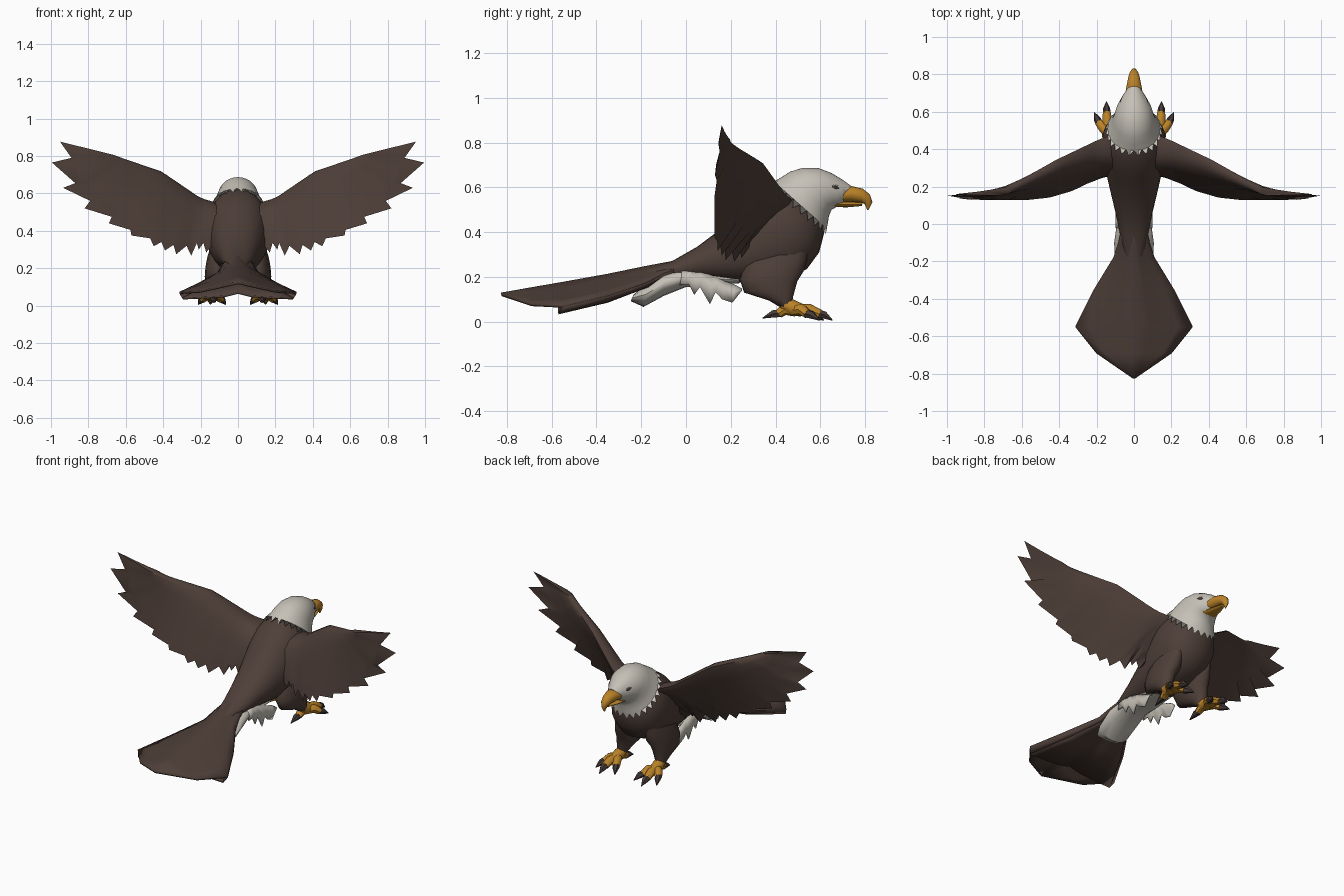
import bpy, bmesh, math
from mathutils import Vector

if "Cube" in bpy.data.objects:
    bpy.data.objects.remove(bpy.data.objects["Cube"])


def material(name, rgb):
    m = bpy.data.materials.new(name)
    m.diffuse_color = (*rgb, 1)
    m.use_nodes = True
    m.node_tree.nodes["Principled BSDF"].inputs["Base Color"].default_value = m.diffuse_color
    return m


BROWN = material("brown_feathers", (0.076, 0.049, 0.040))
WHITE = material("white_feathers", (0.56, 0.53, 0.47))
GOLD = material("golden_skin", (0.50, 0.23, 0.022))
DARK = material("dark_horn", (0.060, 0.043, 0.038))


def finish(name, bm, mat, mirror=False, thick=0, angle=45):
    bmesh.ops.recalc_face_normals(bm, faces=bm.faces)
    mesh = bpy.data.meshes.new(name)
    bm.to_mesh(mesh)
    bm.free()
    mesh.materials.append(mat)
    ob = bpy.data.objects.new(name, mesh)
    bpy.context.collection.objects.link(ob)
    bpy.ops.object.select_all(action='DESELECT')
    ob.select_set(True)
    bpy.context.view_layer.objects.active = ob
    bpy.ops.object.shade_smooth_by_angle(angle=math.radians(angle))
    if thick:
        s = ob.modifiers.new("thickness", 'SOLIDIFY')
        s.thickness, s.offset = thick, 0
    if mirror:
        ob.modifiers.new("mirror", 'MIRROR')
    return ob


def skin(name, rows, mat, closed=True, **kw):
    """Join rows of points with quads; closed rows become a capped tube."""
    bm = bmesh.new()
    vs = [[bm.verts.new(p) for p in r] for r in rows]
    n = len(rows[0])
    for a, b in zip(vs, vs[1:]):
        for i in range(n if closed else n - 1):
            j = (i + 1) % n
            bm.faces.new((a[i], a[j], b[j], b[i]))
    if closed:
        bm.faces.new(vs[0])
        bm.faces.new(vs[-1])
    bmesh.ops.remove_doubles(bm, verts=bm.verts, dist=0.0005)
    return finish(name, bm, mat, **kw)


def ring(s, n=20, grow=1.0, power=1.0):
    """Ellipse through an upper and a lower (y, z) point with a half width."""
    ty, tz, by, bz, w = s[:5]
    cx = s[5] if len(s) > 5 else 0
    out = []
    for i in range(n):
        a = 2 * math.pi * i / n
        c = math.cos(a) * grow
        sn = math.copysign(abs(math.sin(a)) ** power, math.sin(a))
        out.append(Vector((cx + w * grow * sn,
                           (ty + by) / 2 + c * (ty - by) / 2,
                           (tz + bz) / 2 + c * (tz - bz) / 2)))
    return out


def tube(name, pts, radii, mat, n=8, **kw):
    """Tapered tube along points."""
    pts = [Vector(p) for p in pts]
    rows = []
    for i, (p, r) in enumerate(zip(pts, radii)):
        d = (pts[min(i + 1, len(pts) - 1)] - pts[max(i - 1, 0)]).normalized()
        u = d.cross(Vector((0, 0, 1))).normalized()
        v = u.cross(d)
        rows.append([p + r * (u * math.cos(k * 2 * math.pi / n) + v * math.sin(k * 2 * math.pi / n))
                     for k in range(n)])
    return skin(name, rows, mat, **kw)


def interp(x, table):
    for a, b in zip(table, table[1:]):
        if x <= b[0]:
            f = max(0, (x - a[0]) / (b[0] - a[0]))
            return a[1] + f * (b[1] - a[1])
    return table[-1][1]


# Body from tail root to neck: upper y, z, lower y, z, half width
torso = [(-.20, .228, -.20, .19, .04), (-.06, .272, -.02, .19, .078), (.05, .335, .08, .19, .10),
         (.15, .41, .25, .175, .132), (.23, .49, .42, .18, .16), (.28, .54, .54, .235, .172),
         (.325, .575, .595, .31, .168), (.375, .607, .618, .40, .142), (.43, .63, .61, .46, .10)]
skin("body", [ring(s, 24, power=.85) for s in torso], BROWN, angle=60)

# Head with a ragged collar of feather points
skull = [(.425, .645, .633, .437, .126), (.465, .67, .638, .47, .114), (.52, .687, .65, .50, .104),
         (.59, .687, .672, .512, .089), (.65, .664, .685, .516, .070), (.70, .634, .695, .522, .054),
         (.736, .608, .70, .530, .036)]
n = 48
low = ring((.365, .604, .622, .385, .151), n, 1.015, .87)
high = ring((.395, .624, .625, .42, .140), n, 1.018, .9)
collar = [(low if i % 2 else high)[i] for i in range(n)]
skin("head", [collar] + [ring(s, n) for s in skull], WHITE, angle=60)

# Eyes and brow ridges
for name, loc, size, mat in (("eye", (.062, .670, .599), (.008, .021, .008), DARK),
                             ("brow", (.056, .662, .612), (.012, .030, .006), WHITE)):
    bm = bmesh.new()
    bmesh.ops.create_uvsphere(bm, u_segments=12, v_segments=8, radius=1)
    for v in bm.verts:
        x, y, z = v.co
        v.co = (x * size[0] + loc[0] - y * .012, y * size[1] + loc[1], z * size[2] + loc[2] - y * .006)
    finish(name, bm, mat, mirror=True)

# Hooked upper beak and lower beak
skin("upper_beak", [ring(s, 14) for s in (
    (.69, .595, .675, .533, .050), (.74, .606, .735, .535, .041), (.79, .594, .782, .533, .031),
    (.822, .568, .797, .526, .023), (.833, .535, .803, .515, .014), (.815, .498, .810, .498, .003))], GOLD)
skin("lower_beak", [ring(s, 12) for s in (
    (.66, .535, .66, .512, .046), (.73, .535, .72, .511, .035), (.79, .533, .785, .517, .014))], GOLD)

# Wings: trailing feather tips and notches (x, z), root to wing tip
trail = [(.08, .38), (.17, .285), (.185, .335), (.21, .30), (.22, .335), (.25, .268), (.275, .32),
         (.33, .275), (.345, .325), (.39, .295), (.41, .34), (.45, .318), (.47, .36), (.57, .375),
         (.575, .405), (.69, .44), (.675, .475), (.82, .52), (.79, .56), (.935, .63), (.87, .655),
         (.995, .765), (.89, .79), (.952, .877)]
lead_x = [(0, .05), (5, .18), (11, .38), (17, .58), (20, .64), (23, .665)]
lead_y = [(.05, .41), (.13, .415), (.2, .395), (.41, .313), (.57, .23), (.67, .175)]
lead_z = [(.05, .51), (.13, .555), (.2, .575), (.41, .718), (.60, .782), (.67, .808)]
trail_y = [(.1, .26), (.17, .24), (.25, .21), (.33, .172), (.45, .138), (.57, .125), (.85, .125), (1, .143)]
bulk = [(.05, .085), (.2, .066), (.4, .045), (.58, .030), (.66, .022)]
section = [(0, .35), (.03, .85), (.12, .95), (.3, .62), (.6, .3), (1, .08),
           (.75, -.34), (.45, -.68), (.2, -1), (.05, -.8), (0, -.35)]
rows = []
for i, (x, z) in enumerate(trail):
    lx = interp(i, lead_x)
    a = Vector((lx, interp(lx, lead_y), interp(lx, lead_z)))
    b = Vector((x, interp(x, trail_y) + max(0, i - 20) * .007, z))
    # The blade inside the feather tips follows a smoothed trailing edge
    near = trail[max(i - 1, 0)], trail[min(i + 1, len(trail) - 1)]
    sx, sz = [c / 2 + (near[0][k] + near[1][k]) / 4 for k, c in enumerate((x, z))]
    smooth = b if i in (0, len(trail) - 1) else Vector((sx, b.y, sz))
    t = interp(lx, bulk)
    rows.append([a.lerp(b if s == 1 else smooth, s) + Vector((0, h * t, 0)) for s, h in section])
skin("wing", rows, BROWN, mirror=True, angle=60)

# Tail fan: y, half width, centre z, edge z
fan = [(.0, .06, .275, .25), (-.10, .082, .258, .215), (-.18, .108, .243, .172), (-.35, .212, .208, .115),
       (-.55, .312, .172, .068), (-.69, .20, .148, .075), (-.825, .004, .124, .12)]
under = [(-.05, .05, .20, .20), (-.10, .07, .19, .185), (-.18, .092, .165, .155), (-.35, .19, .125, .09),
         (-.57, .295, .068, .038)]


def fan_rows(table, power, steps=4):
    return [[(w * k / steps, y, zc + (ze - zc) * abs(k / steps) ** power) for k in range(-steps, steps + 1)]
            for y, w, zc, ze in table]


skin("tail_fan", fan_rows(fan, 1.0), BROWN, closed=False, thick=.012, angle=80)
skin("tail_underside", fan_rows(under, .35), BROWN, closed=False, thick=.010)
# Tail side walls
skin("tail_edge", [[(w, y, ze), (w2, y2, ze2)] for (y, w, _, ze), (y2, w2, _, ze2) in zip(fan[:5], under)],
     BROWN, closed=False, thick=.006, mirror=True)

# White feathers below the tail root and beside the belly
skin("undertail_feathers", [ring(s, 16) for s in (
    (.24, .20, .24, .172, .07), (.10, .225, .10, .162, .085), (.0, .245, .0, .155, .092),
    (-.10, .225, -.10, .115, .106), (-.17, .178, -.19, .066, .104), (-.235, .12, -.247, .092, .07))], WHITE)
upper = [(-.02, .225), (.02, .228), (.045, .224), (.07, .22), (.115, .205), (.14, .195), (.17, .18),
         (.215, .165), (.25, .145)]
lower = [.165, .168, .120, .155, .078, .132, .10, .085, .13]
skin("hanging_feathers", [[(.076, y, z), (.094, y, z * .6 + b * .4), (.092, y - .008, b)]
                          for (y, z), b in zip(upper, lower)], WHITE, closed=False, thick=.008, mirror=True)

# Feathered legs: front y, z, back y, z, half width, centre x
skin("leg", [ring(s, 16) for s in (
    (.55, .37, .32, .35, .03, .10), (.54, .28, .26, .25, .060, .103), (.525, .225, .24, .19, .066, .108),
    (.497, .18, .26, .13, .058, .12), (.478, .11, .37, .095, .040, .13),
    (.472, .065, .42, .065, .026, .133))], BROWN, mirror=True, angle=60)

# Feet: ankle, toes and claws
tube("ankle", [(.133, .43, .08), (.135, .47, .064), (.137, .52, .05)], [.026, .036, .028], GOLD, mirror=True)
toes = [((.146, .597, .034), (.147, .655, .006)), ((.188, .542, .034), (.213, .597, .006)),
        ((.092, .562, .034), (.066, .615, .006)), ((.130, .415, .036), (.128, .342, .016))]
for end, tip in toes:
    e, t, base = Vector(end), Vector(tip), Vector((.136, .48, .05))
    knuckle = base.lerp(e, .6) + Vector((0, 0, .014))
    tube("toe", [base, knuckle, e], [.026, .026, .021], GOLD, mirror=True)
    tube("claw", [e - (t - e) * .1, e.lerp(t, .35) + Vector((0, 0, .006)), t],
         [.020, .019, .002], DARK, n=6, mirror=True)
